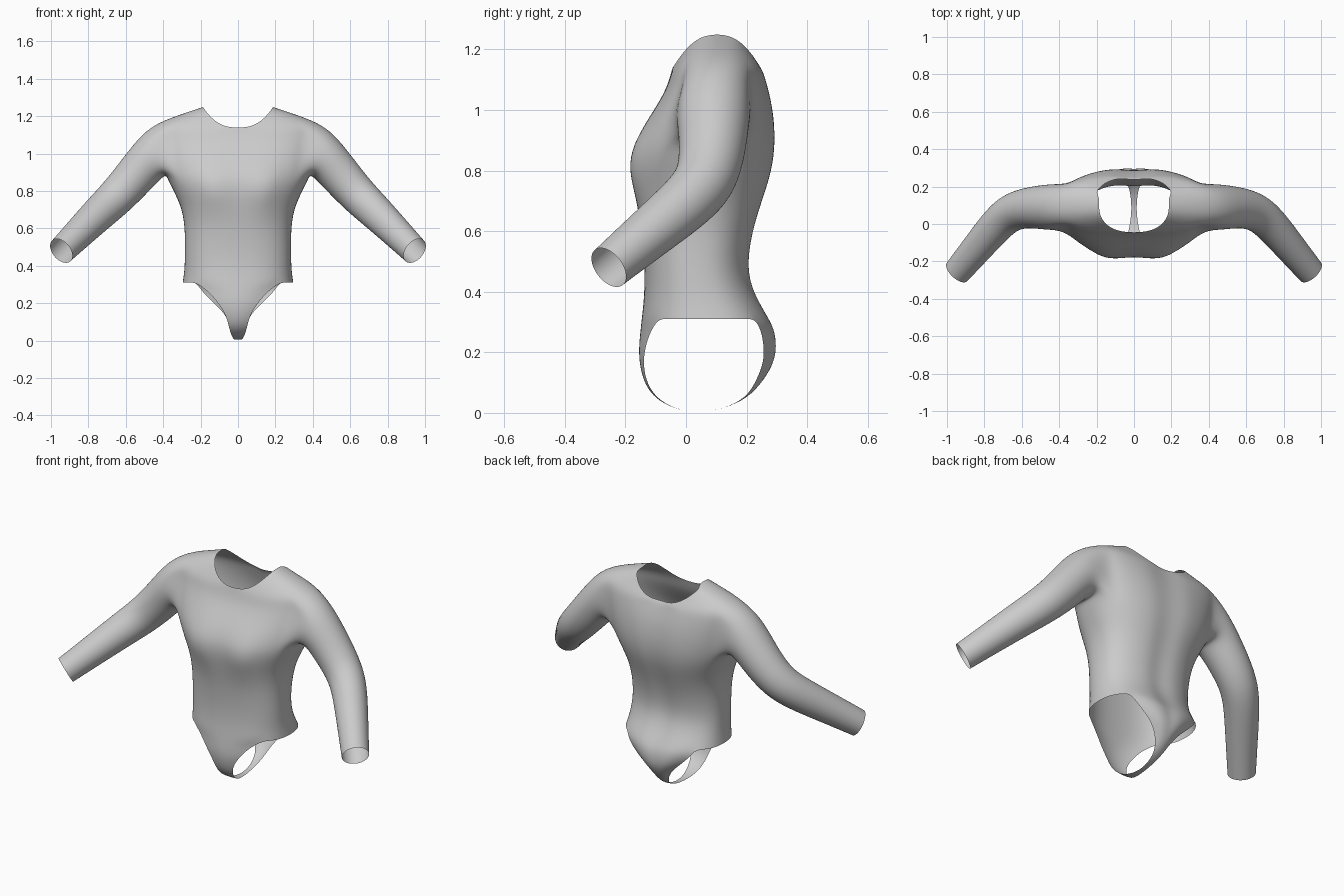
import bpy, bmesh, math
from mathutils import Vector

if "Cube" in bpy.data.objects:
    bpy.data.objects.remove(bpy.data.objects["Cube"])

N = 32           # columns around the torso
E = 2 / 2.4      # superellipse exponent of the cross-section

# Torso rings: half width, front y, back y, side z, front z, back z, rise power
RINGS = [
    (.297, -.147, .282, .310, .310, .310, 1),
    (.288, -.140, .245, .370, .370, .370, 1),
    (.285, -.137, .215, .440, .440, .440, 1),
    (.284, -.140, .212, .520, .520, .520, 1),
    (.287, -.150, .232, .620, .620, .620, 1),
    (.303, -.165, .262, .710, .710, .710, 1),
    (.340, -.175, .288, .790, .790, .790, 1),
    (.378, -.172, .300, .865, .865, .865, 1),
    (.400, -.142, .300, .950, .940, .940, 1.5),
    (.415, -.105, .291, 1.03, 1.00, 1.01, 1.5),
    (.427, -.072, .278, 1.105, 1.055, 1.06, 1.5),
    (.425, -.057, .265, 1.168, 1.095, 1.10, 1.5),
    (.300, -.050, .258, 1.213, 1.120, 1.12, 2.0),
    (.188, -.045, .250, 1.250, 1.138, 1.135, 2.6),
]
HOLE_LO, HOLE_HI, HOLE_K = 7, 11, 3   # sleeve opening: ring range, columns each side

# Crotch strip rows from front to back: y, z, half width, edge y offset
STRIP = [
    (-.152, .260, .155, .030), (-.157, .200, .105, .018), (-.150, .140, .065, .010),
    (-.130, .080, .050, .008), (-.085, .035, .038, .005), (-.020, .008, .025, 0),
    (.050, .002, .014, 0), (.120, .012, .014, 0), (.205, .048, .025, -.006),
    (.275, .110, .050, -.035), (.308, .170, .095, -.050), (.312, .220, .150, -.055),
    (.304, .270, .198, -.055),
]

# Sleeve stations: centre, direction, radius
SLEEVE = [
    ((.450, .090, 1.000), (.85, 0, -.5), .125),
    ((.530, .090, .905), (.72, 0, -.69), .114),
    ((.610, .080, .812), (.70, -.12, -.69), .106),
    ((.675, .052, .745), (.68, -.36, -.64), .101),
    ((.742, -.012, .682), (.62, -.58, -.53), .095),
    ((.840, -.130, .585), (.60, -.64, -.50), .085),
    ((.945, -.255, .480), (.60, -.64, -.50), .075),
]


def sculpt(x, y, z):
    """Chest swell on the front and spine groove on the back."""
    if y < 0:
        y -= .028 * math.exp(-((abs(x) - .14) / .08) ** 2 - ((z - .82) / .11) ** 2)
    elif y > .17 and z > .09:
        y -= .016 * math.exp(-(x / .05) ** 2)
    return (x, y, z)


def spow(v, e):
    return math.copysign(abs(v) ** e, v)


def ring_points(w, yf, yb, zs, zf, zb, p):
    for j in range(N):
        a = 2 * math.pi * j / N
        cx, sy = spow(math.cos(a), E), spow(math.sin(a), E)
        low = zf if sy < 0 else zb
        wide = 1.15 if (sy > .3 and w < .2) else 1    # neckline is broader behind
        yield sculpt(w * cx * wide, (yf + yb) / 2 + (yb - yf) / 2 * sy,
                     low + (zs - low) * abs(cx) ** p)


bm = bmesh.new()

# Torso shell, leaving openings for the sleeves
rows = [[bm.verts.new(p) for p in ring_points(*r)] for r in RINGS]


def in_hole(r, j):
    k = min(abs((j + .5 - c + N / 2) % N - N / 2) for c in (0, N // 2))
    return HOLE_LO <= r < HOLE_HI and k < HOLE_K


for r in range(len(rows) - 1):
    for j in range(N):
        if not in_hole(r, j):
            n = (j + 1) % N
            bm.faces.new((rows[r][j], rows[r][n], rows[r + 1][n], rows[r + 1][j]))

# Crotch strip joining front hem to back hem, leaving the leg openings
front, back = 3 * N // 4, N // 4
strip = [[rows[0][front + i] for i in range(-4, 5)]]
for y, z, w, dy in STRIP:
    strip.append([bm.verts.new(sculpt(w * t, y + dy * t * t, z))
                  for t in (i / 4 for i in range(-4, 5))])
strip.append([rows[0][back - i] for i in range(-4, 5)])
for a, b in zip(strip, strip[1:]):
    for i in range(8):
        bm.faces.new((a[i], a[i + 1], b[i + 1], b[i]))

# Sleeves grown out of the torso openings
K = HOLE_K
path = ([(HOLE_LO, k) for k in range(-K, K + 1)]
        + [(r, K) for r in range(HOLE_LO + 1, HOLE_HI + 1)]
        + [(HOLE_HI, k) for k in range(K - 1, -K - 1, -1)]
        + [(r, -K) for r in range(HOLE_HI - 1, HOLE_LO, -1)])
M = len(path)
for side in (1, -1):
    prev = [rows[r][(k if side > 0 else N // 2 - k) % N] for r, k in path]
    for c, d, rad in SLEEVE:
        c, d = Vector(c), Vector(d).normalized()
        s = (Vector((0, 1, 0)) - d * d.y).normalized()
        up = d.cross(s)
        ring = []
        for i in range(M):
            b = (i - K) * 2 * math.pi / M
            p = c + (s * math.sin(b) - up * math.cos(b)) * rad
            ring.append(bm.verts.new((p.x * side, p.y, p.z)))
        for i in range(M):
            n = (i + 1) % M
            bm.faces.new((prev[i], prev[n], ring[n], ring[i]))
        prev = ring

bmesh.ops.recalc_face_normals(bm, faces=bm.faces)
# Make sure the chest faces outward
chest = min(bm.faces, key=lambda f: f.calc_center_median().y if abs(f.calc_center_median().x) < .25 else 9)
if chest.normal.y > 0:
    bmesh.ops.reverse_faces(bm, faces=bm.faces)
for f in bm.faces:
    f.smooth = True

mesh = bpy.data.meshes.new("bodysuit")
bm.to_mesh(mesh)
bm.free()
suit = bpy.data.objects.new("bodysuit", mesh)
bpy.context.collection.objects.link(suit)

grey = bpy.data.materials.new("plain grey")
grey.diffuse_color = (.6, .6, .6, 1)
grey.use_nodes = True
grey.node_tree.nodes["Principled BSDF"].inputs["Base Color"].default_value = grey.diffuse_color
mesh.materials.append(grey)

sub = suit.modifiers.new("smooth cloth", 'SUBSURF')
sub.levels = sub.render_levels = 2
